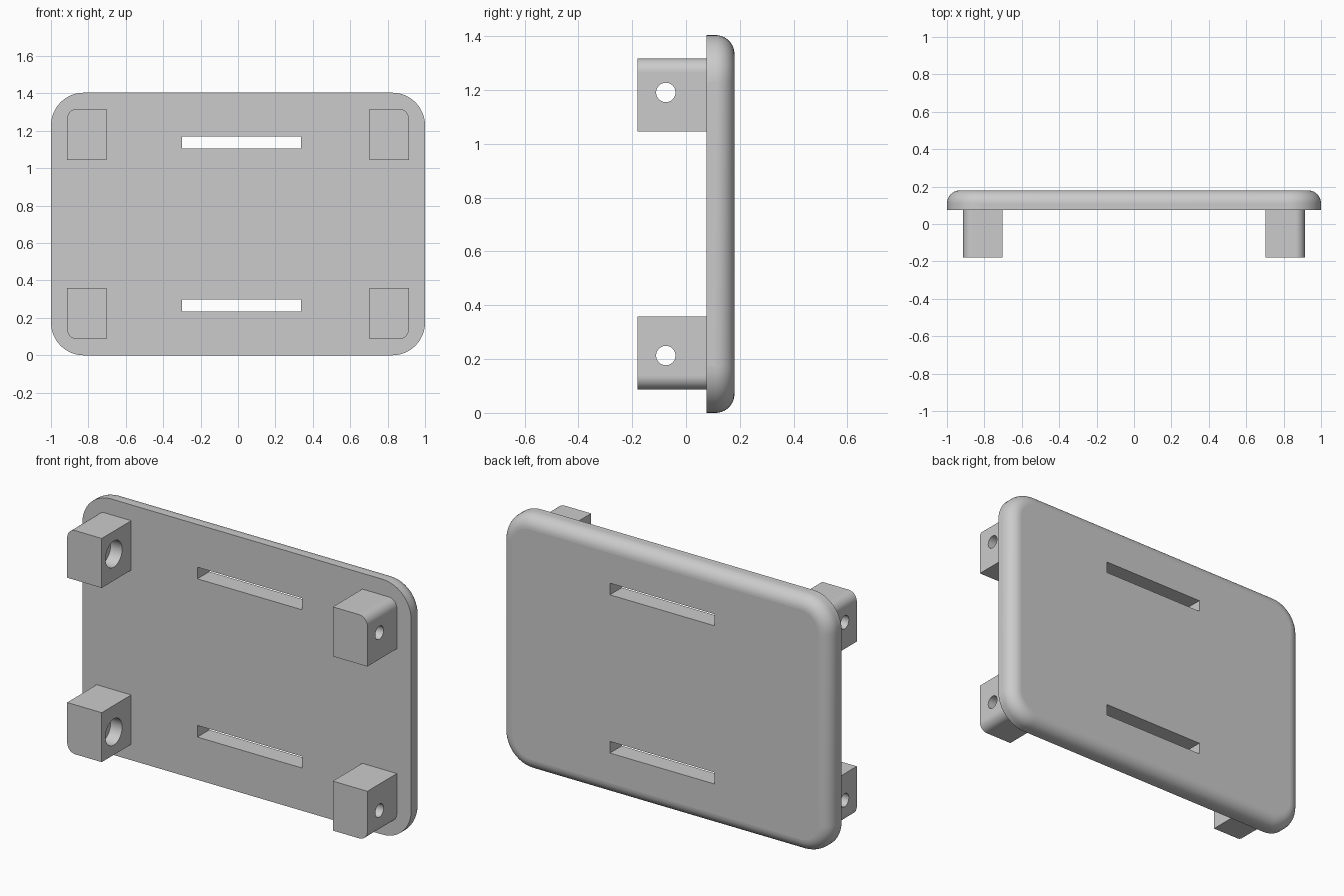
import bpy, bmesh
from math import sin, cos, pi, radians
from mathutils import Matrix, Vector

HEIGHT = 1.404
MID = HEIGHT / 2
FRONT, BACK = 0.076, 0.18      # plate faces in y

if "Cube" in bpy.data.objects:
    bpy.data.objects.remove(bpy.data.objects["Cube"])

grey = bpy.data.materials.new("light grey plastic")
grey.use_nodes = True
colour = (0.6, 0.6, 0.6, 1)
grey.diffuse_color = colour
grey.node_tree.nodes["Principled BSDF"].inputs["Base Color"].default_value = colour


def make_object(name, bm):
    bmesh.ops.recalc_face_normals(bm, faces=bm.faces)
    mesh = bpy.data.meshes.new(name)
    bm.to_mesh(mesh)
    bm.free()
    mesh.materials.append(grey)
    obj = bpy.data.objects.new(name, mesh)
    bpy.context.collection.objects.link(obj)
    return obj


def box(name, low, high):
    bm = bmesh.new()
    low, high = Vector(low), Vector(high)
    bmesh.ops.create_cube(bm, size=1, matrix=Matrix.Translation((low + high) / 2)
                          @ Matrix.Diagonal((*(high - low), 1)))
    return make_object(name, bm)


def rod(name, radius, x0, x1, y, z):
    # Cylinder along x
    bm = bmesh.new()
    bmesh.ops.create_cone(bm, cap_ends=True, segments=48, radius1=radius, radius2=radius,
                          depth=abs(x1 - x0),
                          matrix=Matrix.Translation(((x0 + x1) / 2, y, z))
                          @ Matrix.Rotation(pi / 2, 4, "Y"))
    return make_object(name, bm)


def outline(x0, x1, z0, z1, radii, steps=12):
    # Rectangle in xz with one radius per corner, anticlockwise from upper +x
    points = []
    for i, (x, z, sx, sz) in enumerate(((x1, z1, 1, 1), (x0, z1, -1, 1),
                                        (x0, z0, -1, -1), (x1, z0, 1, -1))):
        r = radii[i]
        if r == 0:
            points.append((x, z))
            continue
        for k in range(steps + 1):
            a = pi / 2 * (i + k / steps)
            points.append((x - sx * r + r * cos(a), z - sz * r + r * sin(a)))
    return points


def loft(name, sections):
    # Skin matching outlines placed at successive y values
    bm = bmesh.new()
    loops = [[bm.verts.new((x, y, z)) for x, z in pts] for y, pts in sections]
    for a, b in zip(loops, loops[1:]):
        for i in range(len(a)):
            j = (i + 1) % len(a)
            bm.faces.new((a[i], a[j], b[j], b[i]))
    bm.faces.new(loops[0])
    bm.faces.new(loops[-1])
    return make_object(name, bm)


def cut(obj, cutters):
    bpy.context.view_layer.objects.active = obj
    for cutter in cutters:
        cutter.hide_render = True
        mod = obj.modifiers.new("cut", "BOOLEAN")
        mod.operation = "DIFFERENCE"
        mod.solver = "EXACT"
        mod.object = cutter
        bpy.ops.object.modifier_apply(modifier=mod.name)
        bpy.data.objects.remove(cutter)


def finish(obj):
    # Smooth the rounded parts and keep the flat faces flat
    bpy.ops.object.select_all(action="DESELECT")
    obj.select_set(True)
    bpy.context.view_layer.objects.active = obj
    bpy.ops.object.shade_smooth_by_angle(angle=radians(30))
    for face in obj.data.polygons:
        if max(abs(c) for c in face.normal) > 0.9999:
            face.use_smooth = False


# Plate: rounded corners, back edge filleted
corner, fillet, steps = 0.175, 0.07, 10
rings = [(FRONT, 0)]
for k in range(steps + 1):
    a = pi / 2 * k / steps
    rings.append((BACK - fillet + fillet * sin(a), fillet * (1 - cos(a))))
plate = loft("plate", [(y, outline(-1 + d, 1 - d, d, HEIGHT - d, [corner - d] * 4))
                       for y, d in rings])

# Strap slots through the plate
cut(plate, [box("slot_cutter", (-0.30, 0, MID + s * 0.435 - 0.032),
                (0.337, 0.3, MID + s * 0.435 + 0.032)) for s in (-1, 1)])
finish(plate)

# Four corner posts, outer corner rounded, bored sideways and counterbored inside
for sx, side in ((1, "left"), (-1, "right")):
    for sz, level in ((1, "upper"), (-1, "lower")):
        xs = sorted((sx * 0.703, sx * 0.913))
        zs = sorted((MID + sz * 0.343, MID + sz * 0.615))
        radii = [0.05 if (sx, sz) == c else 0
                 for c in ((1, 1), (-1, 1), (-1, -1), (1, -1))]
        section = outline(*xs, *zs, radii)
        post = loft(f"{level}_{side}_post", [(-BACK, section), (FRONT + 0.002, section)])
        hole_z = MID + sz * 0.489
        cut(post, [rod("bore_cutter", 0.036, sx * 0.6, sx * 1.1, -0.075, hole_z),
                   rod("counterbore_cutter", 0.072, sx * 0.6, sx * 0.773, -0.075, hole_z)])
        finish(post)
